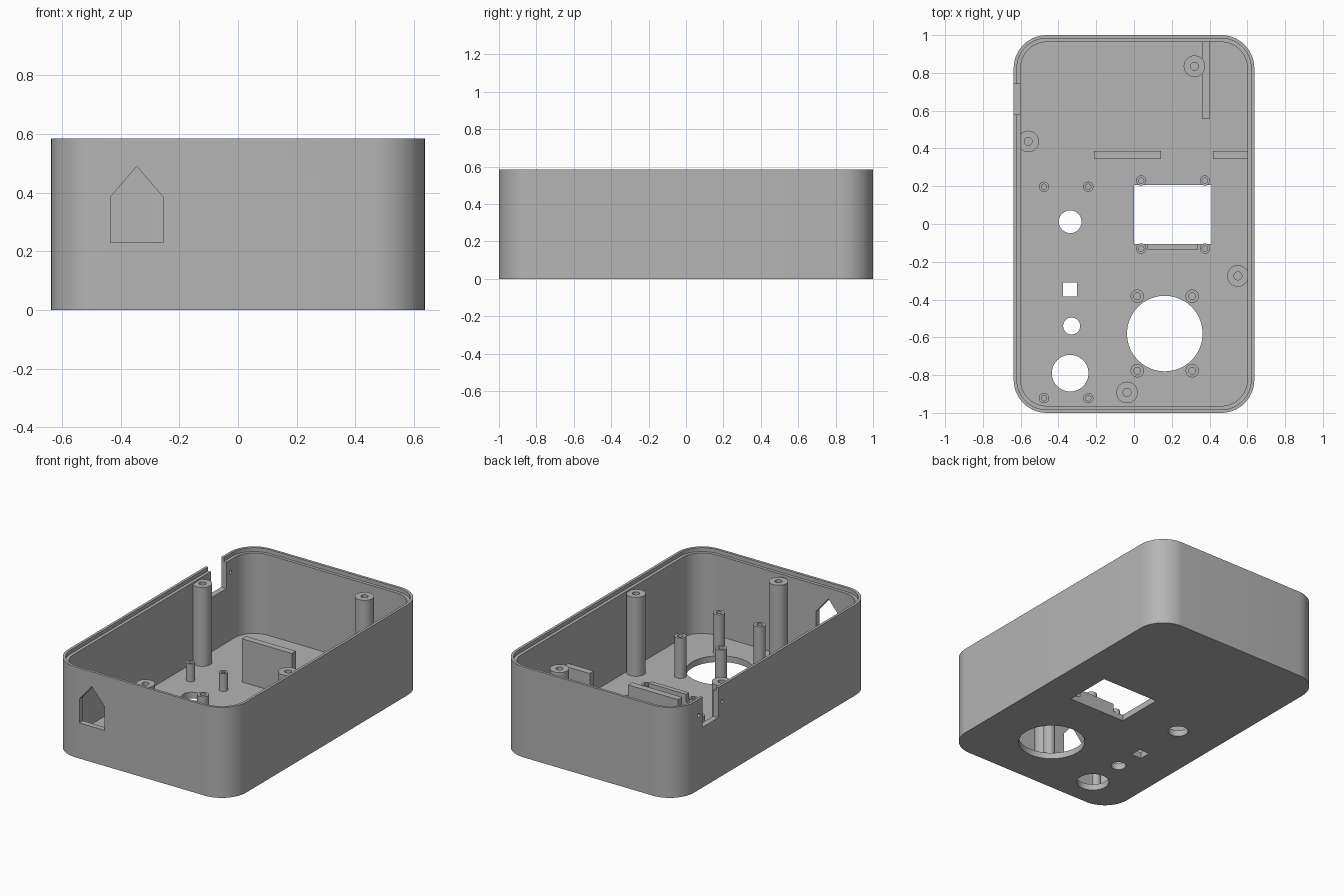
import bpy, bmesh
from math import cos, sin, pi, radians

cube = bpy.data.objects.get("Cube")
if cube:
    bpy.data.objects.remove(cube, do_unlink=True)

GREY = (0.46, 0.46, 0.46, 1)
mat = bpy.data.materials.new("plain grey plastic")
mat.use_nodes = True
mat.diffuse_color = GREY
mat.node_tree.nodes["Principled BSDF"].inputs["Base Color"].default_value = GREY

W, L, H = 0.637, 1.0, 0.585      # half width, half length, height
WALL, FLOOR, CORNER = 0.037, 0.04, 0.175


def skin(name, loops):
    """Bridge equal-length loops of points into a closed solid."""
    bm = bmesh.new()
    rings = [[bm.verts.new(p) for p in loop] for loop in loops]
    n = len(rings[0])
    for a, b in zip(rings, rings[1:]):
        for i in range(n):
            j = (i + 1) % n
            bm.faces.new((a[i], a[j], b[j], b[i]))
    bm.faces.new(rings[0][::-1])
    bm.faces.new(rings[-1])
    bmesh.ops.recalc_face_normals(bm, faces=bm.faces)
    mesh = bpy.data.meshes.new(name)
    bm.to_mesh(mesh)
    bm.free()
    mesh.materials.append(mat)
    obj = bpy.data.objects.new(name, mesh)
    bpy.context.collection.objects.link(obj)
    return obj


def rounded(inset, z, steps=14):
    """Rounded rectangle, inset from the outer wall."""
    r, pts = CORNER - inset, []
    for k, (sx, sy) in enumerate(((1, 1), (-1, 1), (-1, -1), (1, -1))):
        for i in range(steps + 1):
            a = (k + i / steps) * pi / 2
            pts.append((sx * (W - CORNER) + r * cos(a), sy * (L - CORNER) + r * sin(a), z))
    return pts


def ring(x, y, r, z, n):
    return [(x + r * cos(2 * pi * i / n), y + r * sin(2 * pi * i / n), z) for i in range(n)]


def box(name, x0, x1, y0, y1, z0, z1):
    return skin(name, [[(x0, y0, z), (x1, y0, z), (x1, y1, z), (x0, y1, z)] for z in (z0, z1)])


def rod(name, x, y, r, z0, z1, n=48):
    return skin(name, [ring(x, y, r, z0, n), ring(x, y, r, z1, n)])


def smooth(obj):
    bpy.ops.object.select_all(action='DESELECT')
    obj.select_set(True)
    bpy.context.view_layer.objects.active = obj
    bpy.ops.object.shade_smooth_by_angle(angle=radians(30))


def post(name, x, y, r, hole, top, depth):
    """Screw post with a blind hole in its top."""
    n = 32
    smooth(skin(name, [ring(x, y, r, FLOOR - 0.01, n), ring(x, y, r, top, n),
                       ring(x, y, hole, top, n), ring(x, y, hole, top - depth, n)]))


# Case shell with a stepped rim
shell = skin("case_shell", [
    rounded(0, 0), rounded(0, H), rounded(0.017, H), rounded(0.017, H - 0.025),
    rounded(WALL, H - 0.025), rounded(WALL, FLOOR)])

# Openings in the floor
cutters = [
    box("window_cutter", 0, 0.41, -0.105, 0.207, -0.1, 0.1),
    box("square_cutter", -0.377, -0.303, -0.383, -0.309, -0.1, 0.1),
]
for x, y, r in ((0.163, -0.58, 0.2), (-0.338, 0.012, 0.06),
                (-0.33, -0.54, 0.045), (-0.338, -0.79, 0.097)):
    cutters.append(rod("round_cutter", x, y, r, -0.1, 0.1, 64))

# Pointed opening in the front wall
gable = [(-0.435, 0.23), (-0.255, 0.23), (-0.255, 0.385), (-0.345, 0.49), (-0.435, 0.385)]
cutters.append(skin("gable_cutter", [[(x, y, z) for x, z in gable] for y in (-1.1, -0.93)]))

# Cable notch and its two pin holes in the side wall
cutters.append(box("notch_cutter", -0.75, -0.58, 0.58, 0.74, 0.39, 0.75))
for y in (0.54, 0.78):
    pin = [[(x, y + 0.012 * cos(i * pi / 8), 0.48 + 0.012 * sin(i * pi / 8))
            for i in range(16)] for x in (-0.75, -0.58)]
    cutters.append(skin("pin_cutter", pin))

# Cut the openings, then drop the cutters
for c in cutters:
    c.hide_render = True
    mod = shell.modifiers.new("cut", 'BOOLEAN')
    mod.operation, mod.solver, mod.object = 'DIFFERENCE', 'EXACT', c
bpy.context.view_layer.update()
cut_mesh = bpy.data.meshes.new_from_object(
    shell.evaluated_get(bpy.context.evaluated_depsgraph_get()))
shell.modifiers.clear()
shell.data = cut_mesh
for c in cutters:
    bpy.data.objects.remove(c, do_unlink=True)
smooth(shell)

# Tall lid screw posts
for x, y in ((0.32, 0.835), (-0.56, 0.437), (0.55, -0.275), (-0.037, -0.892)):
    post("lid_post", x, y, 0.057, 0.021, 0.55, 0.12)

# Posts around the large round opening
for x in (0.017, 0.308):
    for y in (-0.382, -0.777):
        post("round_opening_post", x, y, 0.035, 0.018, 0.30, 0.12)

# Circuit board posts
for x in (-0.477, -0.242):
    for y in (0.197, -0.922):
        post("board_post", x, y, 0.027, 0.014, 0.155, 0.08)

# Low posts and ledge around the window
for x in (0.038, 0.375):
    for y in (0.23, -0.13):
        post("window_post", x, y, 0.027, 0.014, 0.066, 0.025)
box("window_ledge", 0.072, 0.34, -0.135, -0.105, FLOOR - 0.01, 0.09)

# Divider ribs
box("middle_rib", -0.213, 0.143, 0.345, 0.387, FLOOR - 0.01, 0.32)
box("side_rib", 0.417, 0.61, 0.345, 0.387, FLOOR - 0.01, 0.32)
box("back_rib", 0.36, 0.402, 0.556, 0.975, FLOOR - 0.01, 0.32)
